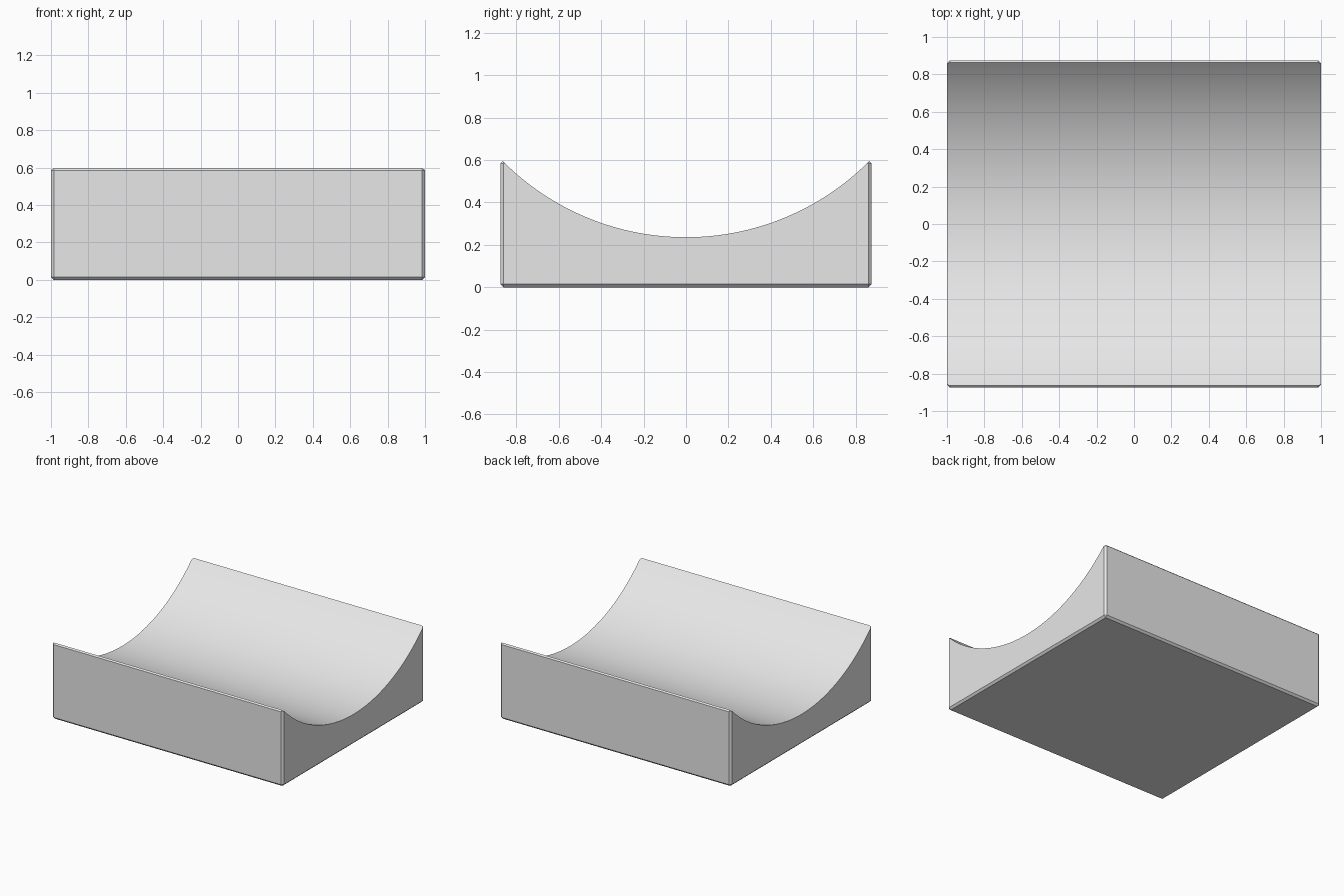
import bpy
import bmesh
import math
from mathutils import Matrix

if "Cube" in bpy.data.objects:
    bpy.data.objects.remove(bpy.data.objects["Cube"], do_unlink=True)

WIDTH, DEPTH, HEIGHT = 2.0, 1.75, 0.6
CHAMFER = 0.015
TROUGH_BOTTOM, TROUGH_RADIUS = 0.236, 1.22


def new_object(name, bm):
    mesh = bpy.data.meshes.new(name)
    bm.to_mesh(mesh)
    bm.free()
    obj = bpy.data.objects.new(name, mesh)
    bpy.context.collection.objects.link(obj)
    return obj


# Plain grey material
grey = bpy.data.materials.new("light grey")
grey.use_nodes = True
colour = (0.8, 0.8, 0.8, 1.0)
grey.diffuse_color = colour
grey.node_tree.nodes["Principled BSDF"].inputs["Base Color"].default_value = colour

# Block with chamfered edges
bm = bmesh.new()
bmesh.ops.create_cube(bm, size=1.0, matrix=Matrix.Translation((0, 0, HEIGHT / 2))
                      @ Matrix.Diagonal((WIDTH, DEPTH, HEIGHT, 1)))
bmesh.ops.bevel(bm, geom=bm.edges[:], offset=CHAMFER, segments=1, affect='EDGES')
block = new_object("cradle_block", bm)
block.data.materials.append(grey)

# Cylinder along x that hollows out the trough
bm = bmesh.new()
bmesh.ops.create_cone(bm, cap_ends=True, segments=256, depth=WIDTH + 1,
                      radius1=TROUGH_RADIUS, radius2=TROUGH_RADIUS,
                      matrix=Matrix.Translation((0, 0, TROUGH_BOTTOM + TROUGH_RADIUS))
                      @ Matrix.Rotation(math.pi / 2, 4, 'Y'))
cutter = new_object("trough_cutter", bm)
cutter.data.materials.append(grey)
cutter.hide_render = True

# Cut the trough, then discard the cutter
cut = block.modifiers.new("trough", 'BOOLEAN')
cut.operation = 'DIFFERENCE'
cut.solver = 'EXACT'
cut.object = cutter
bpy.ops.object.select_all(action='DESELECT')
block.select_set(True)
bpy.context.view_layer.objects.active = block
bpy.ops.object.modifier_apply(modifier=cut.name)
bpy.data.objects.remove(cutter, do_unlink=True)

# Smooth trough, crisp chamfers
bpy.ops.object.shade_smooth_by_angle(angle=math.radians(30))
